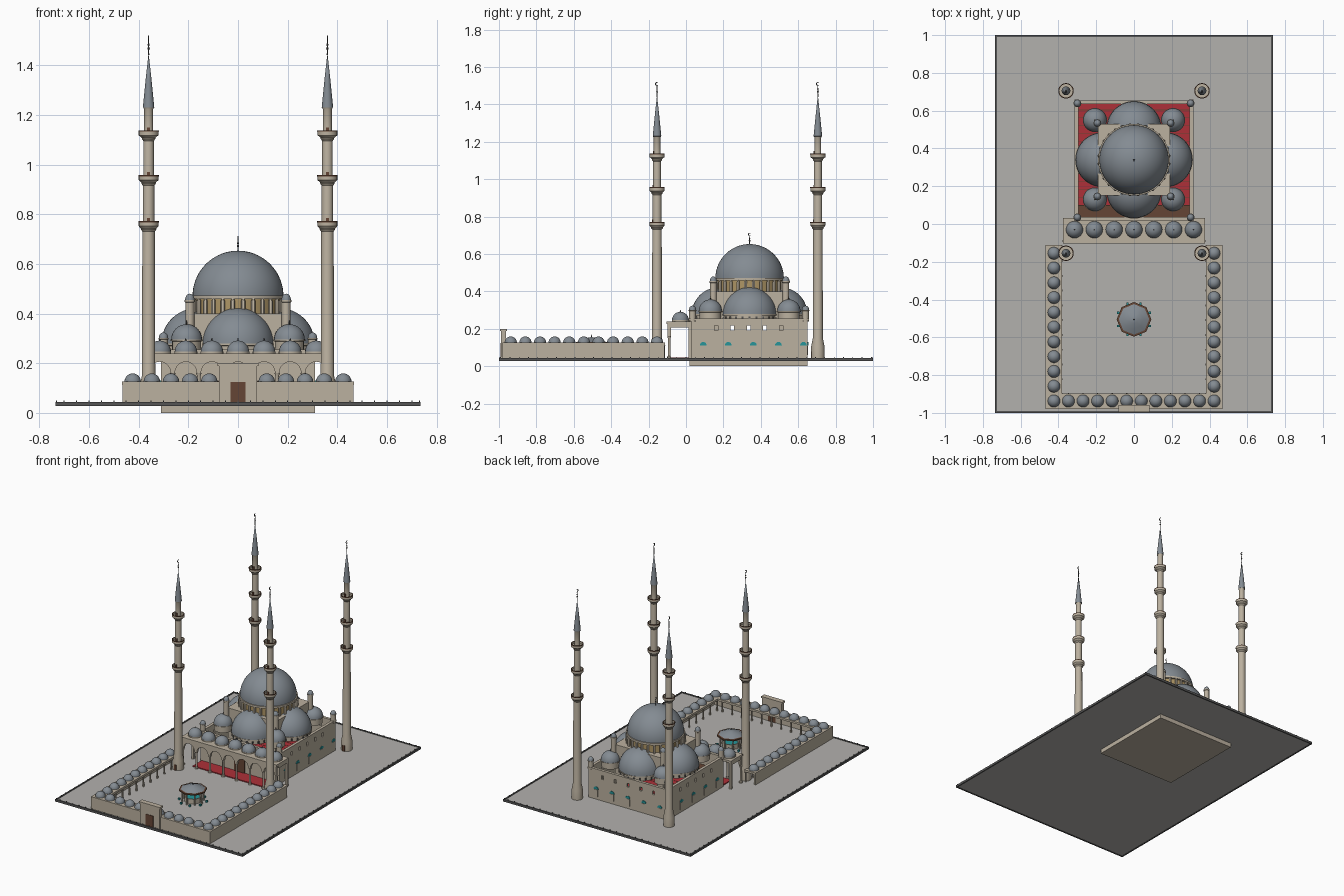
import bpy, bmesh, math
from math import sin, cos, pi, radians

if "Cube" in bpy.data.objects:
    bpy.data.objects.remove(bpy.data.objects["Cube"])

def material(name, r, g, b):
    m = bpy.data.materials.new(name)
    m.diffuse_color = (r, g, b, 1)
    m.use_nodes = True
    m.node_tree.nodes["Principled BSDF"].inputs["Base Color"].default_value = m.diffuse_color
    return m

STONE = material("stone", .50, .44, .35)
LEAD = material("lead", .23, .26, .29)
PAVING = material("paving", .45, .44, .42)
RED = material("carpet_red", .42, .03, .04)
WOOD = material("wood", .13, .06, .035)
TEAL = material("teal_tile", .02, .30, .32)
GLASS = material("amber_glass", .42, .30, .13)
DARK = material("dark_metal", .09, .09, .09)

class Part:
    """Collects primitives into one named object."""
    def __init__(self, name, mat):
        self.name, self.mat, self.bm = name, mat, bmesh.new()

    def box(self, x0, x1, y0, y1, z0, z1):
        v = [self.bm.verts.new((x, y, z)) for x in (x0, x1) for y in (y0, y1) for z in (z0, z1)]
        for f in ((0, 1, 3, 2), (4, 6, 7, 5), (0, 4, 5, 1), (2, 3, 7, 6), (0, 2, 6, 4), (1, 5, 7, 3)):
            self.bm.faces.new([v[i] for i in f])

    def block(self, x, y, r, z0, z1):
        self.box(x - r, x + r, y - r, y + r, z0, z1)

    def lathe(self, x, y, profile, seg=24):
        rings = []
        for r, z in profile:
            n = 1 if r == 0 else seg
            rings.append([self.bm.verts.new((x + r * cos(2 * pi * i / seg), y + r * sin(2 * pi * i / seg), z))
                          for i in range(n)])
        for a, b in zip(rings, rings[1:]):
            for i in range(seg):
                j = (i + 1) % seg
                q = [a[i % len(a)], a[j % len(a)], b[j % len(b)], b[i % len(b)]]
                self.bm.faces.new(list(dict.fromkeys(q)))

    def dome(self, x, y, z, r, seg=24, h=None, steps=8):
        h = h or r
        self.lathe(x, y, [(r * cos(t * pi / 2 / steps), z + h * sin(t * pi / 2 / steps))
                          for t in range(steps)] + [(0, z + h)], seg)

    def prism(self, pts, axis, a0, a1):
        place = (lambda u, z, a: (u, a, z)) if axis == 'y' else (lambda u, z, a: (a, u, z))
        A, B = [[self.bm.verts.new(place(u, z, a)) for u, z in pts] for a in (a0, a1)]
        self.bm.faces.new(A)
        self.bm.faces.new(B[::-1])
        for i in range(len(A)):
            j = (i + 1) % len(A)
            self.bm.faces.new((A[j], A[i], B[i], B[j]))

    def done(self):
        bmesh.ops.recalc_face_normals(self.bm, faces=self.bm.faces[:])
        me = bpy.data.meshes.new(self.name)
        self.bm.to_mesh(me)
        self.bm.free()
        me.materials.append(self.mat)
        ob = bpy.data.objects.new(self.name, me)
        bpy.context.collection.objects.link(ob)
        bpy.ops.object.select_all(action='DESELECT')
        ob.select_set(True)
        bpy.context.view_layer.objects.active = ob
        bpy.ops.object.shade_smooth_by_angle(angle=radians(35))

CY = .34                     # hall centre in y
QUADS = [(sx, sy) for sx in (-1, 1) for sy in (-1, 1)]
G = .04                      # paving level

finials = Part("finials", DARK)
def finial(x, y, z, h):
    finials.lathe(x, y, [(.003, z - .005), (.002, z + h * .2), (.005, z + h * .3), (.002, z + h * .4),
                         (.004, z + h * .5), (.0015, z + h * .6), (.0015, z + h * .75), (0, z + h * .76)], 8)
    r, zc = h * .14, z + h * .86
    arc = [radians(50 + 26 * i) for i in range(11)]
    outer = [(y + r * cos(a), zc + r * sin(a)) for a in arc]
    inner = [(y + r * .2 + r * .68 * cos(a), zc + r * .68 * sin(a)) for a in reversed(arc[1:-1])]
    finials.prism(outer + inner, 'x', x - .0015, x + .0015)

# Ground slab with edge curb and bollards
p = Part("ground_slab", PAVING); p.box(-.733, .733, -.998, .998, .03, G); p.done()
p = Part("edge_curb", DARK)
for s in (-1, 1):
    p.box(s * .73 - .005, s * .73 + .005, -1, 1, .028, .044)
    p.box(-.725, .725, s * .995 - .005, s * .995 + .005, .028, .044)
    for i in range(41):
        p.block(s * .73, -.99 + i * .0495, .002, .04, .05)
    for i in range(29):
        p.block(-.7 + i * .05, s * .995, .002, .04, .05)
p.done()

# Hall: foundation, floor carpet, walls pierced by upper windows
p = Part("hall_foundation", STONE); p.box(-.31, .31, .02, .65, 0, .035); p.done()
p = Part("carpet", RED); p.box(-.3, .3, -.08, .64, G, .046); p.done()
p = Part("carpet_stripes", WOOD)
for i in range(12):
    p.box(-.295, .295, .14 + i * .042, .143 + i * .042, .044, .047)
p.done()
p = Part("gallery", WOOD); p.box(-.295, .295, .035, .1, .15, .16); p.done()
p = Part("hall_walls", STONE)
def wall(c0, c1, b0, b1, centres, swap):
    def seg(a0, a1, z0, z1):
        p.box(*((b0, b1, a0, a1) if swap else (a0, a1, b0, b1)), z0, z1)
    seg(c0, c1, .03, .192)
    seg(c0, c1, .218, .25)
    edges = [c0] + [e for c in centres for e in (c - .009, c + .009)] + [c1]
    for a0, a1 in zip(edges[::2], edges[1::2]):
        seg(a0, a1, .192, .218)
for s in (-1, 1):
    wall(.02, .65, *sorted((s * .31, s * .295)), [.335 + i * .087 for i in range(-2, 3)], True)
    p.box(s * .304 - .01, s * .304 + .01, .012, .658, .245, .256)
wall(-.295, .295, .635, .65, [i * .1 for i in range(-2, 3)], False)
p.box(-.295, .295, .02, .035, .03, .25)
for y in (.026, .644):
    p.box(-.294, .294, y - .01, y + .01, .245, .256)
p.done()
p = Part("hall_door", WOOD); p.box(-.04, .04, .015, .036, G, .15); p.done()

# Lower windows with teal lunettes
tiles, frames = Part("tile_lunettes", TEAL), Part("lower_windows", STONE)
half = [(.018 * cos(pi * i / 8), .112 + .018 * sin(pi * i / 8)) for i in range(9)]
for i in range(-2, 3):
    y, x = .36 + i * .134, i * .125
    for s in (-1, 1):
        tiles.prism([(y + u, z) for u, z in half], 'x', s * .306, s * .314)
        frames.box(*sorted((s * .306, s * .313)), y - .014, y + .014, .06, .109)
    tiles.prism([(x + u, z) for u, z in half], 'y', .646, .654)
    frames.box(x - .014, x + .014, .646, .653, .06, .109)
tiles.done(); frames.done()

# Central square base, piers, drum, buttresses and weight towers
p = Part("central_base", STONE)
p.box(-.19, .19, CY - .19, CY + .19, .26, .40)
for sx, sy in QUADS:
    p.block(sx * .165, CY + sy * .165, .022, G, .26)
p.done()
p = Part("main_drum", GLASS); p.lathe(0, CY, [(.176, .39), (.176, .465)], 56); p.done()
p = Part("drum_buttresses", STONE)
p.lathe(0, CY, [(.17, .458), (.19, .458), (.19, .472), (.17, .472)], 56)
for i in range(28):
    a = 2 * pi * (i + .5) / 28
    p.lathe(.186 * cos(a), CY + .186 * sin(a), [(.0, .395), (.009, .395), (.009, .45), (.004, .462), (0, .462)], 6)
p.done()
p, q = Part("weight_towers", STONE), Part("turret_caps", LEAD)
for sx, sy in QUADS:
    x, y = sx * .194, CY + sy * .194
    p.lathe(x, y, [(.018, .25), (.018, .445), (.021, .447), (.021, .455), (0, .455)], 12)
    q.dome(x, y, .455, .019, 12, .025, 5)
    x, y = sx * .3, .337 + sy * .302
    p.lathe(x, y, [(.018, .24), (.018, .295), (.021, .297), (.021, .302), (0, .302)], 12)
    q.dome(x, y, .302, .019, 12, .022, 5)
p.done(); q.done()

# Main dome, half domes and corner domes on their drums
p = Part("main_dome", LEAD); p.dome(0, CY, .47, .183, 56, steps=18); p.done()
finial(0, CY, .653, .06)
p, q, w = Part("half_domes", LEAD), Part("dome_drums", STONE), Part("drum_windows", DARK)
for dx, dy in ((1, 0), (-1, 0), (0, 1), (0, -1)):
    x, y = dx * .165, CY + dy * .165
    p.dome(x, y, .278, .144, 40, steps=12)
    q.lathe(x, y, [(.139, .245), (.139, .27), (.146, .272), (.146, .279), (.138, .279)], 40)
    for i in range(-4, 5):
        a = math.atan2(dy, dx) + i * .28
        w.block(x + .137 * cos(a), y + .137 * sin(a), .005, .25, .266)
for sx, sy in QUADS:
    x, y = sx * .207, CY + sy * .21
    p.dome(x, y, .295, .062, 28)
    q.lathe(x, y, [(.058, .25), (.058, .288), (.064, .29), (.064, .296), (.056, .296)], 28)
    finial(x, y, .357, .015)
p.done(); q.done(); w.done()

# Front porch: arcade, columns, roof and seven domes
p, q = Part("porch_arcade", STONE), Part("porch_domes", LEAD)
p.box(-.375, .375, -.103, .033, .225, .24)
for k in range(8):
    x = -.3675 + k * .105
    p.lathe(x, -.09, [(.011, G), (.011, .05), (.007, .054), (.007, .148), (.011, .16), (0, .16)], 12)
    if k < 7:
        c = x + .0525
        arch = [(c - .044 * cos(pi * i / 14), .16 + .046 * sin(pi * i / 14)) for i in range(15)]
        p.prism([(x, .226), (x, .16)] + arch + [(x + .105, .16), (x + .105, .226)], 'y', -.1, -.08)
        p.lathe(c, -.03, [(.046, .239), (.046, .247), (.04, .247)], 24)
        q.dome(c, -.03, .246, .045)
        finial(c, -.03, .29, .012)
for s in (-1, 1):
    p.box(s * .367 - .007, s * .367 + .007, -.08, .03, .208, .226)
    p.block(s * .367, .022, .008, G, .226)
p.done(); q.done()

# Courtyard: outer walls, cloister roof, columns and small domes
p, c, q = Part("courtyard_walls", STONE), Part("cloister_columns", STONE), Part("cloister_domes", LEAD)
for s in (-1, 1):
    p.box(*sorted((s * .466, s * .452)), -.98, -.115, G, .115)
    p.box(*sorted((s * .468, s * .38)), -.98, -.112, .112, .126)
    for i in range(11):
        y = -.155 - i * .0782
        q.dome(s * .424, y, .126, .033, 20, steps=6)
        c.lathe(s * .386, y + .037, [(.006, G), (.005, .1), (.008, .113)], 10)
p.box(-.452, .452, -.98, -.966, G, .115)
p.box(-.38, .38, -.98, -.897, .112, .126)
for i in range(10):
    q.dome(-.347 + i * .0771, -.937, .126, .033, 20, steps=6)
    c.lathe(-.347 + i * .0771, -.903, [(.006, G), (.005, .1), (.008, .113)], 10)
p.done(); c.done(); q.done()

# Courtyard gate
p = Part("gate", STONE)
p.box(-.077, .077, -.99, -.962, G, .19); p.box(-.082, .082, -.994, -.958, .188, .2); p.done()
p = Part("gate_door", WOOD); p.box(-.03, .03, -.993, -.96, G, .125); p.done()

# Fountain: octagonal basin, columns, eave, roof and stools
FY = -.505
p = Part("fountain_basin", STONE)
p.lathe(0, FY, [(.055, G), (.055, .075), (.048, .075), (.048, .065), (0, .065)], 8)
t = Part("fountain_water_and_stools", TEAL)
t.lathe(0, FY, [(.047, .069), (0, .069)], 8)
for i in range(8):
    a = pi * i / 4
    p.lathe(.07 * cos(a), FY + .07 * sin(a), [(.006, G), (.004, .12)], 8)
    t.block(.09 * cos(a + pi / 8), FY + .09 * sin(a + pi / 8), .006, G, .052)
p.done(); t.done()
p = Part("fountain_eave", WOOD); p.lathe(0, FY, [(0, .116), (.092, .118), (.092, .127), (.07, .13)], 8); p.done()
p = Part("fountain_roof", LEAD); p.lathe(0, FY, [(.082, .128), (.05, .143), (.02, .152), (0, .156)], 8); p.done()
finial(0, FY, .155, .015)

# Four minarets with three balconies and conical caps
p, b, q = Part("minaret_shafts", STONE), Part("minaret_balconies", STONE), Part("minaret_cones", LEAD)
d = Part("minaret_doors_and_rails", WOOD)
for x in (-.36, .36):
    for y in (-.155, .705):
        p.lathe(x, y, [(.036, G), (.036, .105), (.027, .15), (.025, .74), (.023, .76), (.023, .93),
                       (.021, .945), (.021, 1.11), (.018, 1.13), (.018, 1.222), (.022, 1.23), (0, 1.23)], 20)
        for z, r in ((.73, .025), (.915, .023), (1.095, .021)):
            b.lathe(x, y, [(r, z), (r + .006, z + .008), (r + .006, z + .012), (r + .012, z + .018), (.04, z + .022),
                           (.04, z + .04), (.037, z + .04), (.037, z + .026), (r - .004, z + .026)], 20)
            d.lathe(x, y, [(.041, z + .037), (.041, z + .042), (.036, z + .042)], 20)
            d.box(x - .006, x + .006, y - r - .001, y, z + .026, z + .055)
        d.box(x - .009, x + .009, y - .038, y, G, .08)
        q.lathe(x, y, [(.018, 1.228), (.023, 1.23), (.012, 1.34), (0, 1.45)], 20)
        finial(x, y, 1.445, .075)
p.done(); b.done(); q.done(); d.done(); finials.done()
